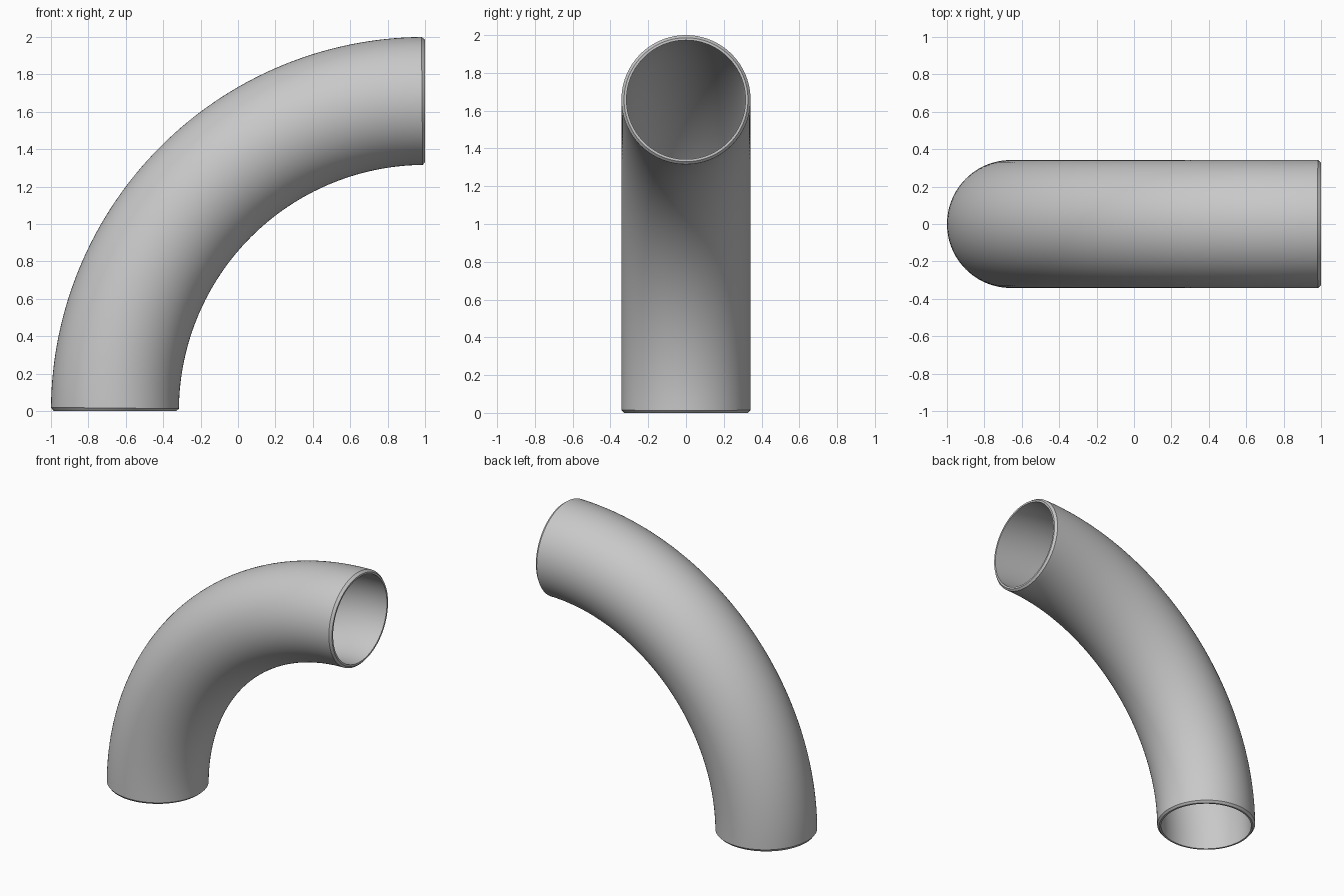
import bpy, bmesh
from math import sin, cos, pi, radians

cube = bpy.data.objects.get("Cube")
if cube:
    bpy.data.objects.remove(cube, do_unlink=True)

OUTER = 0.342            # outer pipe radius
LIP = 0.328              # outer edge of the flat end face
BORE = 0.315             # inner pipe radius
BEND = 2 - OUTER         # radius of the bend's centre line
CHAMFER = 0.016 / BEND   # angle covered by the end chamfer
SIDES, STEPS = 96, 64

steel = bpy.data.materials.new("grey steel")
steel.use_nodes = True
grey = (0.58, 0.58, 0.58, 1)
steel.diffuse_color = grey
bsdf = next(n for n in steel.node_tree.nodes if n.type == 'BSDF_PRINCIPLED')
bsdf.inputs["Base Color"].default_value = grey

bm = bmesh.new()


def ring(angle, radius):
    """Circle of vertices around the bend's centre line."""
    verts = []
    for i in range(SIDES):
        t = 2 * pi * i / SIDES
        r = BEND + radius * cos(t)
        verts.append(bm.verts.new((1 - r * cos(angle), radius * sin(t), r * sin(angle))))
    return verts


# Outside wall with chamfers, then back along the bore
end = pi / 2
outside = [CHAMFER + (end - 2 * CHAMFER) * i / STEPS for i in range(STEPS + 1)]
rings = [ring(0, LIP)]
rings += [ring(a, OUTER) for a in outside]
rings += [ring(end, LIP)]
rings += [ring(end * (1 - i / STEPS), BORE) for i in range(STEPS + 1)]

# Skin the closed loop of rings
for k, a in enumerate(rings):
    b = rings[(k + 1) % len(rings)]
    for i in range(SIDES):
        j = (i + 1) % SIDES
        bm.faces.new((a[i], a[j], b[j], b[i]))
bmesh.ops.recalc_face_normals(bm, faces=bm.faces)

mesh = bpy.data.meshes.new("pipe_elbow")
bm.to_mesh(mesh)
bm.free()
mesh.materials.append(steel)
elbow = bpy.data.objects.new("pipe_elbow", mesh)
bpy.context.collection.objects.link(elbow)

bpy.ops.object.select_all(action='DESELECT')
elbow.select_set(True)
bpy.context.view_layer.objects.active = elbow
bpy.ops.object.shade_smooth_by_angle(angle=radians(30))
